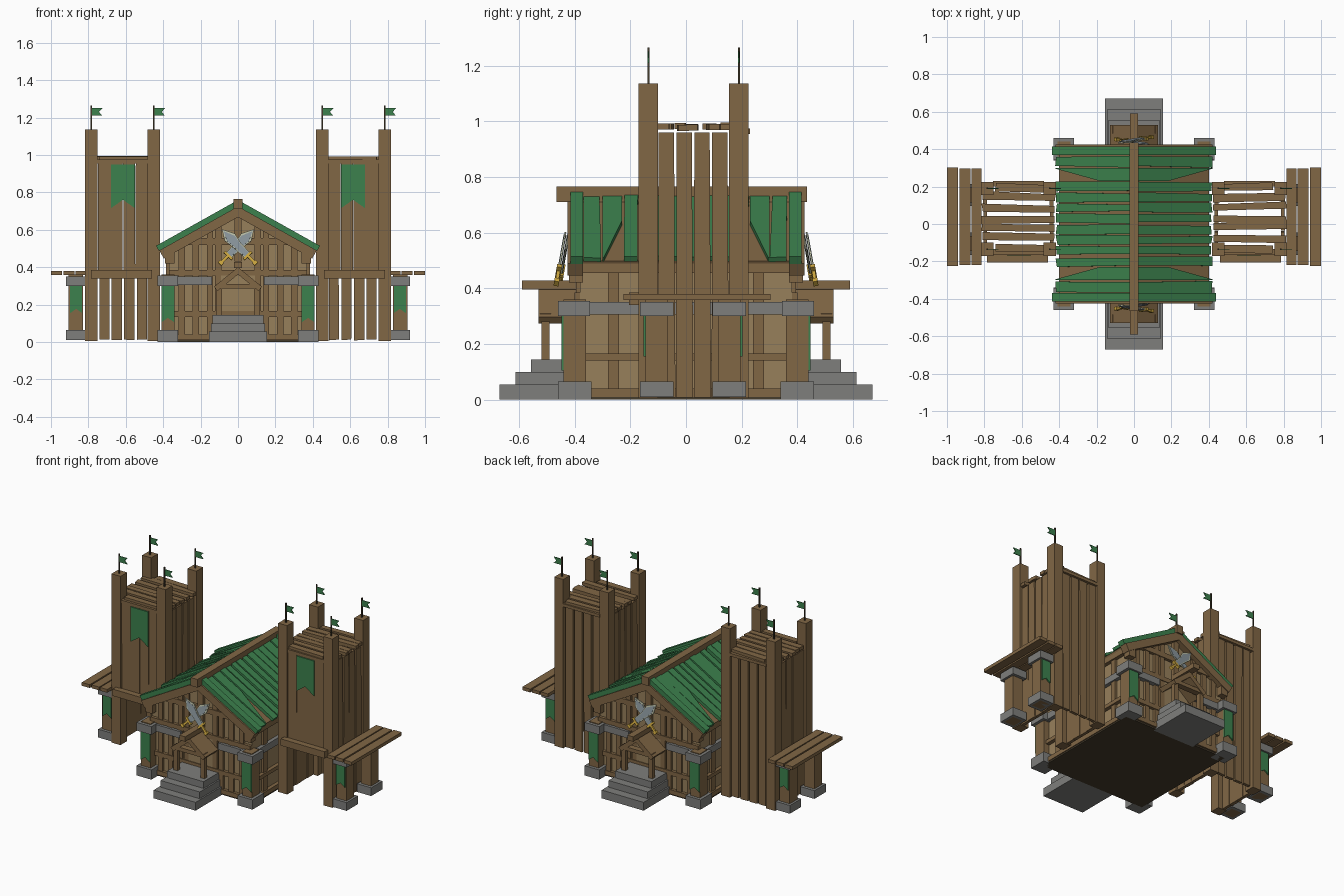
import bpy, bmesh, random
from math import radians, atan2, cos
from mathutils import Matrix

if "Cube" in bpy.data.objects:
    bpy.data.objects.remove(bpy.data.objects["Cube"])

random.seed(4)


def material(name, rgb):
    m = bpy.data.materials.new(name)
    m.diffuse_color = (*rgb, 1)
    m.use_nodes = True
    m.node_tree.nodes["Principled BSDF"].inputs["Base Color"].default_value = m.diffuse_color
    return m


WOOD = material("brown_wood", (0.22, 0.135, 0.06))
PLANK = material("light_wood", (0.31, 0.215, 0.105))
GREEN = material("green_paint", (0.045, 0.22, 0.075))
STONE = material("stone", (0.21, 0.21, 0.2))
STEEL = material("steel", (0.25, 0.3, 0.33))
EDGE = material("blade_edge", (0.5, 0.52, 0.38))
GOLD = material("gold", (0.6, 0.38, 0.05))
DARK = material("dark_wood", (0.06, 0.045, 0.025))


def prism(name, outline, depth, matrix, mat):
    """Extrude a flat local outline along local z and place it with a matrix."""
    bm = bmesh.new()
    face = bm.faces.new([bm.verts.new((u, v, 0)) for u, v in outline])
    ext = bmesh.ops.extrude_face_region(bm, geom=[face])
    for g in ext["geom"]:
        if isinstance(g, bmesh.types.BMVert):
            g.co.z += depth
    bm.transform(matrix)
    bmesh.ops.recalc_face_normals(bm, faces=bm.faces)
    me = bpy.data.meshes.new(name)
    bm.to_mesh(me)
    bm.free()
    me.materials.append(mat)
    ob = bpy.data.objects.new(name, me)
    bpy.context.collection.objects.link(ob)
    return ob


def box(name, x, y, z, mat, flip=(1, 1)):
    """Box from (min, max) ranges, optionally mirrored in x and y."""
    pts = [(x[0], y[0]), (x[1], y[0]), (x[1], y[1]), (x[0], y[1])]
    prism(name, [(a * flip[0], b * flip[1]) for a, b in pts], z[1] - z[0],
          Matrix.Translation((0, 0, z[0])), mat)


def mirror(sx, sy):
    return Matrix.Diagonal((sx, sy, 1, 1))


def upright(y, tilt=0, z=0):
    """Frame whose local xy is the world xz plane, facing the front."""
    return Matrix.Translation((0, y, z)) @ Matrix.Rotation(radians(90 - tilt), 4, 'X')


def banner(name, xc, half, z0, z1, y, flip):
    notch = z0 + half * 0.7
    prism(name, [(xc - half, z1), (xc - half, z0), (xc, notch), (xc + half, z0), (xc + half, z1)],
          0.008, mirror(*flip) @ upright(y), GREEN)


def plank(name, u0, u1, v0, v1, t, matrix, mat, j=0.006):
    """Rough board with slightly uneven corners."""
    r = lambda: random.uniform(0, j)
    prism(name, [(u0, v0 + r()), (u1 - r(), v0 + r()), (u1 - r(), v1 - r()), (u0, v1 - r())], t, matrix, mat)


# hall body and floor
box("hall_floor", (-0.39, 0.39), (-0.39, 0.39), (0, 0.02), DARK)
prism("hall_walls", [(-0.37, 0.02), (0.37, 0.02), (0.37, 0.49), (0, 0.695), (-0.37, 0.49)],
      0.76, upright(0.38), PLANK)
box("hall_ridge_beam", (-0.025, 0.025), (-0.465, 0.435), (0.71, 0.765), WOOD)

ANG = atan2(0.235, 0.42)
for sx in (1, -1):
    # side framing
    for z0, z1, m in ((0.01, 0.04, WOOD), (0.14, 0.165, WOOD), (0.305, 0.35, STONE), (0.455, 0.49, WOOD)):
        box("side_rail", (0.36, 0.395), (-0.38, 0.38), (z0, z1), m, (sx, 1))
    for y in (-0.26, 0, 0.26):
        box("side_stud", (0.36, 0.385), (y - 0.02, y + 0.02), (0.02, 0.47), WOOD, (sx, 1))
    # roof: under-boarding, green planks, gap with a wedge-shaped plank, gable boards
    slope = mirror(sx, 1) @ Matrix.Translation((0, 0, 0.725)) @ Matrix.Rotation(ANG, 4, 'Y')
    under = slope @ Matrix.Translation((0, 0, -0.035))
    prism("roof_boarding", [(0, -0.38), (0.46, -0.38), (0.46, 0.38), (0, 0.38)], 0.033, under, WOOD)
    edges = [-0.37, -0.30, -0.23, -0.172, -0.115, -0.058, 0, 0.058, 0.115, 0.172, 0.23, 0.30, 0.37]
    for a, b in zip(edges, edges[1:]):
        if abs(a + b) / 2 > 0.24 and abs(a + b) / 2 < 0.28:
            n, f = (b, a) if a > 0 else (a, b)
            inner, outer = (a, b) if a > 0 else (b, a)
            prism("roof_wedge_plank", [(0, inner), (0.2, inner), (0.47, outer * 0.985),
                                       (0.47, outer), (0, outer)], 0.018, slope, GREEN)
        else:
            plank("roof_plank", 0, 0.472, a, b, random.uniform(0.014, 0.022), slope, GREEN, 0.012)
    for sy in (1, -1):
        end = mirror(1, sy) @ slope
        prism("roof_end_plank", [(0, -0.415), (0.485, -0.415), (0.485, -0.37), (0, -0.37)], 0.03, end, GREEN)
        prism("gable_board", [(0, -0.425), (0.482, -0.425), (0.482, -0.37), (0, -0.37)], 0.05,
              end @ Matrix.Translation((0, 0, -0.05)), WOOD)

for sy in (1, -1):
    # gable framing
    for z0, z1, w in ((0.01, 0.04, 0.36), (0.135, 0.165, 0.36), (0.355, 0.385, 0.37), (0.52, 0.555, 0.29)):
        box("gable_rail", (-w, w), (-0.4, -0.37), (z0, z1), WOOD, (1, sy))
    box("king_post", (-0.02, 0.02), (-0.4, -0.37), (0.43, 0.69), WOOD, (1, sy))
    box("door", (-0.09, 0.09), (-0.395, -0.37), (0.145, 0.37), PLANK, (1, sy))
    for sx in (1, -1):
        f = (sx, sy)
        for x in (0.105, 0.15, 0.225, 0.3):
            box("gable_stud", (x - 0.017, x + 0.017), (-0.395, -0.37), (0.02, 0.685 - 0.56 * x), WOOD, f)
        box("stone_band", (0.14, 0.34), (-0.41, -0.37), (0.305, 0.35), STONE, f)
        # corner pillars
        box("corner_pillar", (0.34, 0.41), (-0.44, -0.36), (0.01, 0.36), WOOD, f)
        box("corner_pillar_base", (0.32, 0.43), (-0.46, -0.34), (0, 0.065), STONE, f)
        box("corner_pillar_cap", (0.32, 0.43), (-0.46, -0.345), (0.3, 0.355), STONE, f)
        banner("corner_banner", 0.375, 0.035, 0.105, 0.33, -0.44, f)
        box("eave_bracket", (0.34, 0.39), (-0.42, -0.37), (0.42, 0.5), WOOD, f)
        # porch
        box("porch_post", (0.085, 0.115), (-0.52, -0.49), (0.14, 0.31), WOOD, f)
        pm = mirror(sx, sy) @ Matrix.Translation((0, 0, 0.4)) @ Matrix.Rotation(radians(39), 4, 'Y')
        prism("porch_roof", [(0, -0.53), (0.165, -0.53), (0.165, -0.38), (0, -0.38)], 0.03,
              pm @ Matrix.Translation((0, 0, -0.03)), WOOD)
        # crossed swords
        sm = mirror(sx, sy) @ upright(-0.44 - 0.006 * sx, 10, 0.512) @ Matrix.Rotation(radians(45), 4, 'Z') \
            @ Matrix.Translation((0, -0.13, 0))
        blade = [(-0.02, 0.06), (0.02, 0.06), (0.022, 0.13), (0.036, 0.19), (0.004, 0.255),
                 (-0.03, 0.20), (-0.022, 0.13)]
        prism("sword_edge", blade, 0.006, sm, EDGE)
        prism("sword_blade", [(u * 0.75, 0.06 + (v - 0.06) * 0.93) for u, v in blade], 0.01,
              sm @ Matrix.Translation((0, 0, -0.002)), STEEL)
        for n, w, a, b, t in (("sword_grip", 0.007, 0.005, 0.055, 0.012), ("sword_guard", 0.028, 0.05, 0.064, 0.018),
                              ("sword_pommel", 0.012, -0.008, 0.01, 0.018)):
            prism(n, [(-w, a), (w, a), (w, b), (-w, b)], t, sm @ Matrix.Translation((0, 0, 0.003 - t / 2)), GOLD)
    box("porch_ridge_beam", (-0.022, 0.022), (-0.59, -0.37), (0.395, 0.428), WOOD, (1, sy))
    box("porch_cross_beam", (-0.115, 0.115), (-0.525, -0.485), (0.285, 0.31), WOOD, (1, sy))
    for w, y, z0, z1 in ((0.155, -0.67, 0, 0.055), (0.145, -0.612, 0.055, 0.1), (0.135, -0.557, 0.1, 0.145)):
        box("stone_step", (-w, w), (y, -0.37), (z0, z1), STONE, (1, sy))

# towers and outer platforms
for sx in (1, -1):
    f = (sx, 1)
    for x in (0.45, 0.785):
        for y in (-0.135, 0.19):
            box("tower_post", (x - 0.033, x + 0.033), (y - 0.035, y + 0.035), (0.005, 1.135), WOOD, f)
            box("flag_pole", (x - 0.004, x + 0.004), (y - 0.004, y + 0.004), (1.13, 1.265), DARK, f)
            px = x * sx
            prism("flag", [(px, 1.21), (px + 0.06, 1.21), (px + 0.042, 1.23), (px + 0.06, 1.25), (px, 1.25)],
                  0.005, upright(y + 0.0025), GREEN)
    # wall planks: front starts above the opening, back reaches the ground
    for i in range(4):
        x = 0.483 + i * 0.067
        plank("tower_front_plank", x, x + 0.067, 0.35, 0.96, 0.02, mirror(sx, 1) @ upright(-0.14), WOOD, 0.004)
        plank("tower_back_plank", x + 0.004, x + 0.061, 0.008, 0.96, 0.02, mirror(sx, 1) @ upright(0.215), WOOD)
        y = -0.1 + i * 0.064
        for x in (0.43, 0.785):
            side = mirror(sx, 1) @ Matrix.Translation((x, 0, 0)) @ Matrix(
                ((0, 0, 1, 0), (1, 0, 0, 0), (0, 1, 0, 0), (0, 0, 0, 1)))
            prism("tower_side_plank", [(y, 0.008), (y + 0.062, 0.008), (y + 0.057, 0.96), (y + 0.002, 0.96)],
                  0.02 + 0.003 * (i % 2), side, WOOD)
    box("tower_front_beam", (0.46, 0.785), (-0.205, -0.165), (0.34, 0.385), WOOD, f)
    for y in (-0.165, 0.2):
        box("tower_header", (0.48, 0.755), (y, y + 0.03), (0.955, 0.975), WOOD, f)
    for i in range(7):
        y = -0.155 + i * 0.052
        ends = (0.485, 0.75) if i in (0, 6) else (0.425, 0.818)
        m = mirror(sx, 1) @ Matrix.Translation((0, 0, 0.965 + random.uniform(0, 0.008))) \
            @ Matrix.Rotation(radians(random.uniform(-2, 2)), 4, 'Z')
        plank("tower_roof_plank", *ends, y, y + 0.05, 0.022, m, WOOD, 0.01)
    banner("tower_banner", 0.615, 0.065, 0.715, 0.95, -0.16, f)
    # platform
    for x0, x1, y0, y1 in ((0.815, 0.868, -0.22, 0.298), (0.875, 0.932, -0.22, 0.298), (0.942, 1.0, -0.225, 0.303)):
        box("platform_plank", (x0, x1), (y0, y1), (0.358, 0.38), WOOD, f)
    for y in (-0.105, 0.155):
        box("platform_pillar", (0.83, 0.905), (y - 0.04, y + 0.04), (0.01, 0.36), WOOD, f)
        box("platform_pillar_base", (0.815, 0.92), (y - 0.06, y + 0.06), (0.01, 0.065), STONE, f)
        box("platform_pillar_cap", (0.815, 0.92), (y - 0.06, y + 0.06), (0.3, 0.35), STONE, f)
        if y < 0:
            banner("pillar_banner", 0.865, 0.032, 0.155, 0.3, y - 0.04, f)
        else:
            banner("pillar_banner", 0.865, 0.032, 0.155, 0.3, -y - 0.04, (sx, -1))
